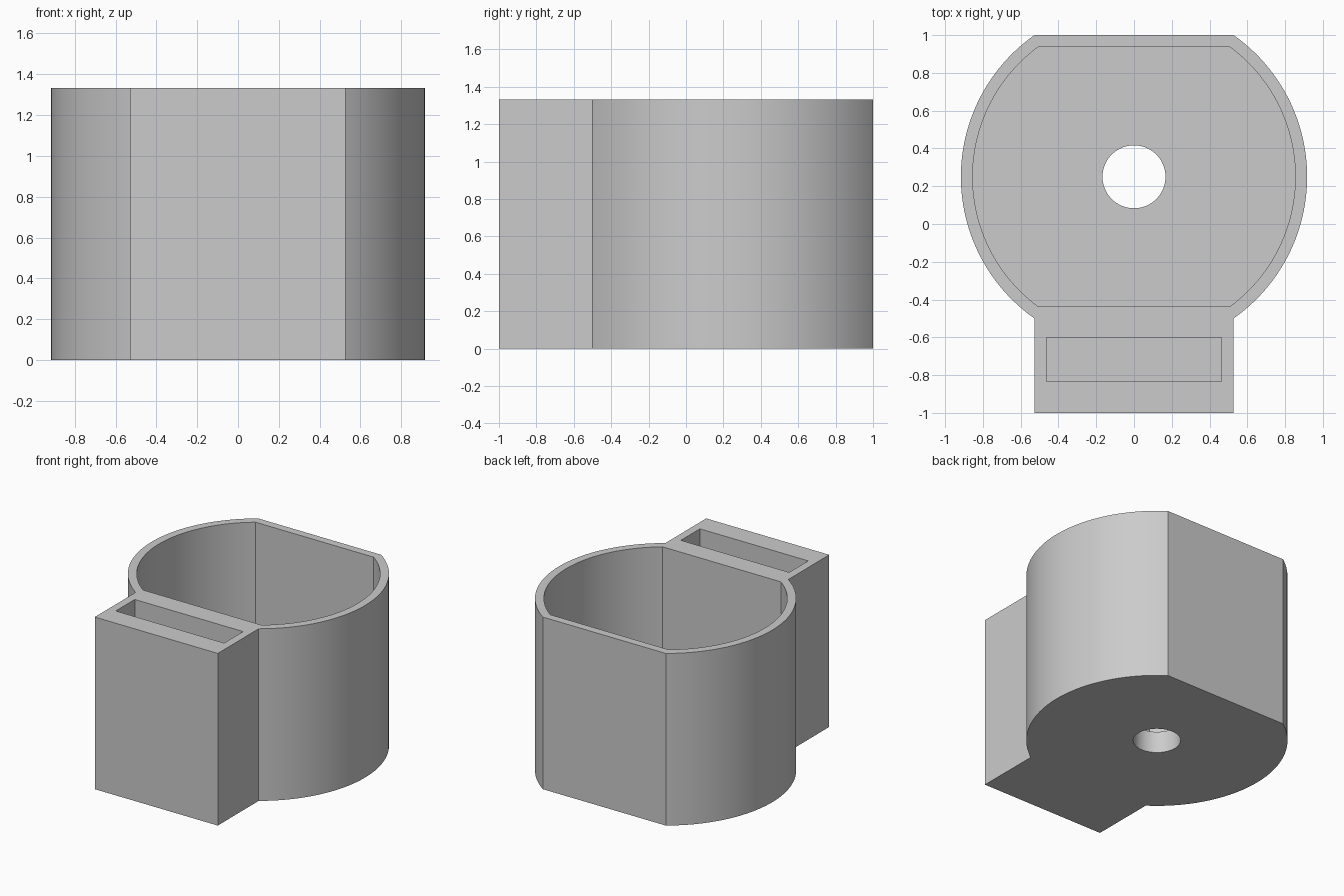
import bpy, bmesh
from math import asin, cos, sin, pi, sqrt

if "Cube" in bpy.data.objects:
    bpy.data.objects.remove(bpy.data.objects["Cube"], do_unlink=True)

CENTRE_Y, HEIGHT, FLOOR = 0.25, 4 / 3, 1 / 6
RADIUS, FLAT, WALL = 11 / 12, 0.75, 0.0625
HALF_BOX = sqrt(RADIUS ** 2 - FLAT ** 2)

grey = bpy.data.materials.new("plain grey")
grey.use_nodes = True
grey.diffuse_color = (0.6, 0.6, 0.6, 1)
grey.node_tree.nodes["Principled BSDF"].inputs["Base Color"].default_value = grey.diffuse_color


def prism(name, outline, z0, z1):
    """Extrude a counterclockwise outline from z0 to z1."""
    bm = bmesh.new()
    face = bm.faces.new([bm.verts.new((x, y, z0)) for x, y in outline])
    top = bmesh.ops.extrude_face_region(bm, geom=[face])["geom"]
    bmesh.ops.translate(bm, vec=(0, 0, z1 - z0),
                        verts=[v for v in top if isinstance(v, bmesh.types.BMVert)])
    bmesh.ops.recalc_face_normals(bm, faces=bm.faces)
    mesh = bpy.data.meshes.new(name)
    bm.to_mesh(mesh)
    bm.free()
    mesh.materials.append(grey)
    obj = bpy.data.objects.new(name, mesh)
    bpy.context.collection.objects.link(obj)
    return obj


def arc(radius, start, end, steps):
    return [(radius * cos(a), CENTRE_Y + radius * sin(a))
            for a in (start + (end - start) * i / steps for i in range(steps + 1))]


def flattened_circle(radius, flat):
    """Circle cut straight at front and back."""
    a = asin(flat / radius)
    return arc(radius, -a, a, 48) + arc(radius, pi - a, pi + a, 48)


def rectangle(half_x, y0, y1):
    return [(-half_x, y0), (half_x, y0), (half_x, y1), (-half_x, y1)]


# Solid body: round drum with a rectangular block at the front
outline = flattened_circle(RADIUS, FLAT) + [(-HALF_BOX, -1), (HALF_BOX, -1)]
holder = prism("holder_body", outline, 0, HEIGHT)

# Hollow drum, narrow front slot and drain hole
cutters = [
    prism("drum_cavity", flattened_circle(RADIUS - WALL, FLAT - WALL), FLOOR, HEIGHT + 0.2),
    prism("slot_cavity", rectangle(HALF_BOX - WALL, -0.833, -0.6), FLOOR, HEIGHT + 0.2),
    prism("drain_hole", arc(1 / 6, 0, 2 * pi, 64)[:-1], -0.2, FLOOR + 0.2),
]
bpy.ops.object.select_all(action="DESELECT")
bpy.context.view_layer.objects.active = holder
holder.select_set(True)
for cutter in cutters:
    cutter.hide_render = True
    mod = holder.modifiers.new(cutter.name, "BOOLEAN")
    mod.operation, mod.solver, mod.object = "DIFFERENCE", "EXACT", cutter
    bpy.ops.object.modifier_apply(modifier=mod.name)
    bpy.data.objects.remove(cutter, do_unlink=True)

bpy.ops.object.shade_smooth_by_angle(angle=pi / 9)
